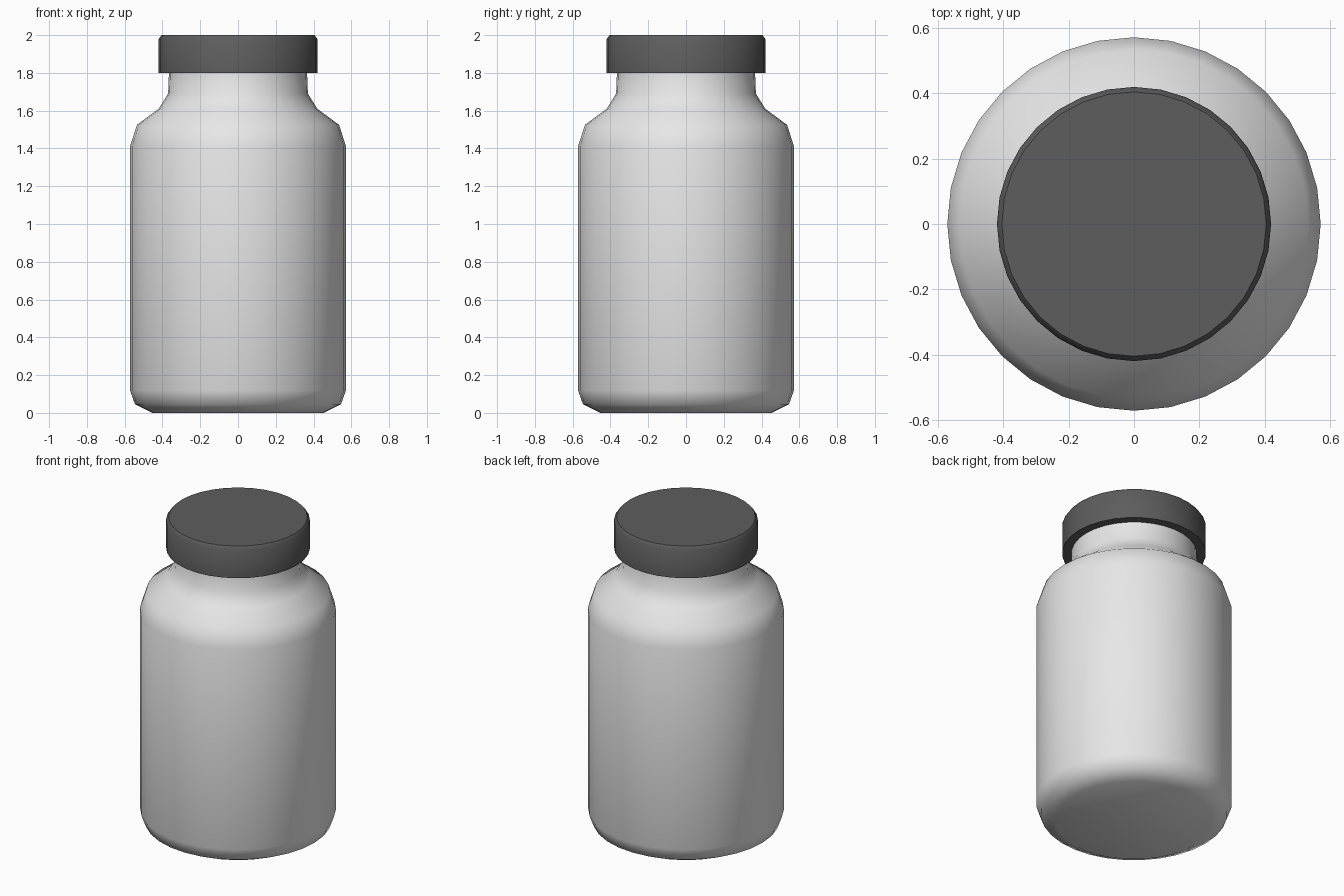
import bpy, math

if "Cube" in bpy.data.objects:
    bpy.data.objects.remove(bpy.data.objects["Cube"])

SIDES = 32

def material(name, rgb):
    m = bpy.data.materials.new(name)
    m.diffuse_color = (*rgb, 1)
    m.use_nodes = True
    m.node_tree.nodes["Principled BSDF"].inputs["Base Color"].default_value = m.diffuse_color
    return m

def lathe(name, profile, mat):
    """Closed solid turned around z from (radius, height) points."""
    verts, faces = [], []
    for r, z in profile:
        for i in range(SIDES):
            a = 2 * math.pi * i / SIDES
            verts.append((r * math.cos(a), r * math.sin(a), z))
    for k in range(len(profile) - 1):
        for i in range(SIDES):
            j = (i + 1) % SIDES
            faces.append((k * SIDES + i, k * SIDES + j,
                          (k + 1) * SIDES + j, (k + 1) * SIDES + i))
    faces.append(tuple(reversed(range(SIDES))))
    top = (len(profile) - 1) * SIDES
    faces.append(tuple(range(top, top + SIDES)))
    mesh = bpy.data.meshes.new(name)
    mesh.from_pydata(verts, [], faces)
    mesh.materials.append(mat)
    ob = bpy.data.objects.new(name, mesh)
    bpy.context.collection.objects.link(ob)
    bpy.ops.object.select_all(action='DESELECT')
    ob.select_set(True)
    bpy.context.view_layer.objects.active = ob
    bpy.ops.object.shade_smooth_by_angle(angle=math.radians(50))
    return ob

white = material("bottle white", (0.8, 0.8, 0.8))
charcoal = material("cap charcoal", (0.11, 0.11, 0.11))

# Bottle body: rounded base, straight wall, shoulder and neck
lathe("bottle_body", [(0.455, 0), (0.545, 0.045), (0.572, 0.12), (0.572, 1.41),
                      (0.535, 1.525), (0.42, 1.61), (0.37, 1.69), (0.365, 1.82)], white)

# Screw cap with a small chamfer on the top edge
lathe("cap", [(0.42, 1.80), (0.42, 1.98), (0.405, 2.0)], charcoal)
